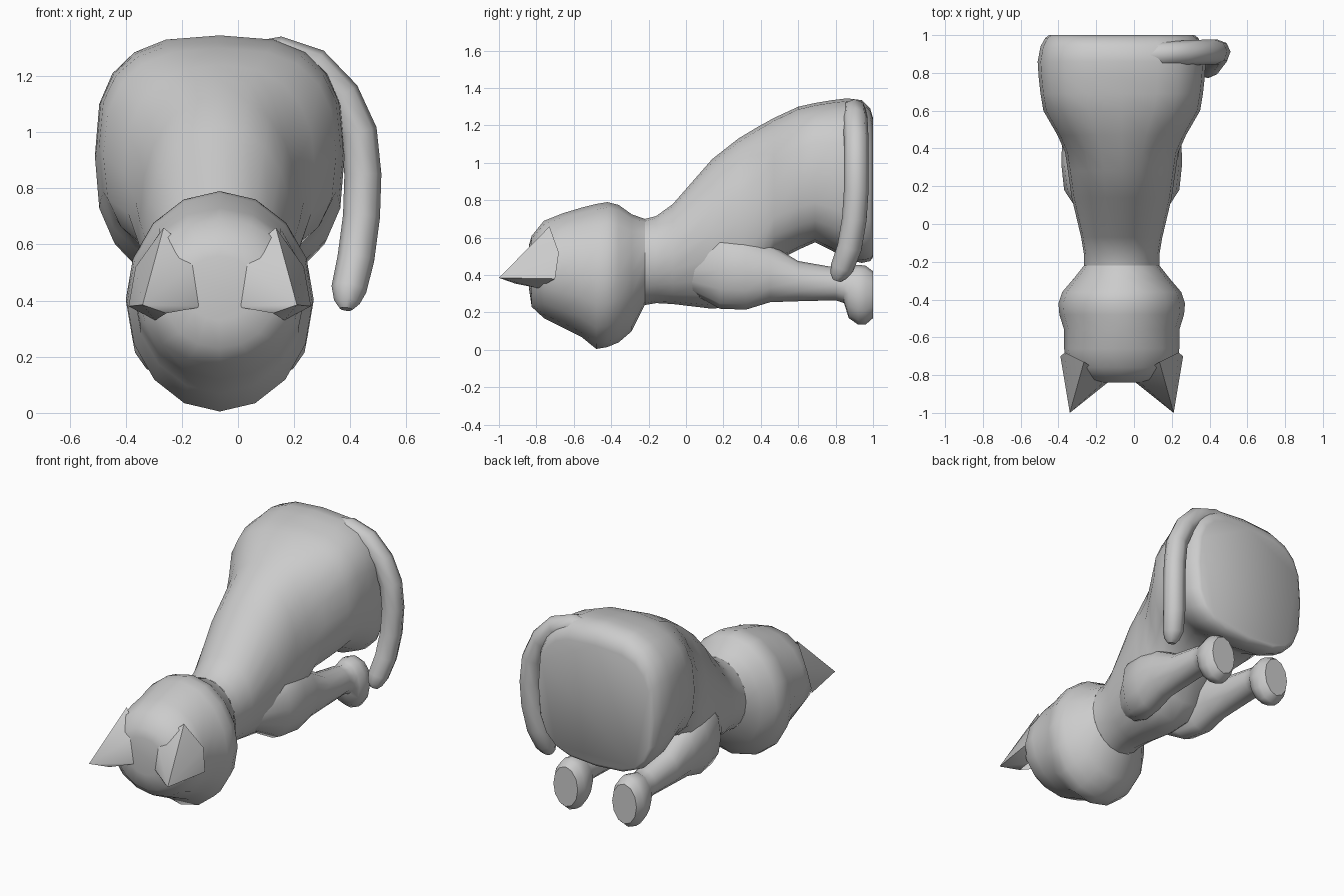
import bpy, bmesh, math

CX = -0.065   # symmetry plane of the cat (the tail shifts the bounding box)


def finish(name, bm):
    bmesh.ops.recalc_face_normals(bm, faces=bm.faces)
    me = bpy.data.meshes.new(name)
    bm.to_mesh(me)
    bm.free()
    ob = bpy.data.objects.new(name, me)
    bpy.context.collection.objects.link(ob)
    bpy.ops.object.select_all(action='DESELECT')
    ob.select_set(True)
    bpy.context.view_layer.objects.active = ob
    bpy.ops.object.shade_smooth_by_angle(angle=math.radians(50))
    return ob


def loft(name, sections, n=16, cap_start=False, cap_end=False):
    """Sections along y: (y, x centre, half width, z low, z high, roundness)."""
    bm = bmesh.new()
    rings = []
    for y, xc, hw, z0, z1, p in sections:
        ring = []
        for i in range(n):
            a = 2 * math.pi * i / n
            c, s = math.cos(a), math.sin(a)
            x = xc + hw * math.copysign(abs(c) ** (2 / p), c)
            z = (z0 + z1) / 2 + (z1 - z0) / 2 * math.copysign(abs(s) ** (2 / p), s)
            ring.append(bm.verts.new((x, y, z)))
        rings.append(ring)
    for a, b in zip(rings, rings[1:]):
        for i in range(n):
            j = (i + 1) % n
            bm.faces.new((a[i], a[j], b[j], b[i]))
    if cap_start:
        bm.faces.new(rings[0])
    if cap_end:
        bm.faces.new(rings[-1])
    return finish(name, bm)


# Head
head = [(-0.84, 0.13, 0.33, 0.56, 2), (-0.825, 0.20, 0.23, 0.61, 2),
        (-0.76, 0.29, 0.17, 0.69, 2), (-0.66, 0.305, 0.12, 0.73, 2),
        (-0.56, 0.305, 0.07, 0.76, 2), (-0.48, 0.33, 0.005, 0.78, 2),
        (-0.42, 0.335, 0.015, 0.79, 2), (-0.36, 0.315, 0.04, 0.775, 2),
        (-0.29, 0.255, 0.10, 0.725, 2), (-0.22, 0.20, 0.24, 0.70, 2)]
loft("head", [(y, CX, w, a, b, p) for y, w, a, b, p in head], cap_start=True)

# Body from neck to flat seat
body = [(-0.22, 0.20, 0.24, 0.70, 2), (-0.16, 0.20, 0.25, 0.715, 2),
        (-0.07, 0.215, 0.245, 0.78, 2), (0.14, 0.265, 0.22, 1.02, 2.1),
        (0.28, 0.285, 0.235, 1.13, 2.2), (0.38, 0.30, 0.32, 1.19, 2.3),
        (0.47, 0.34, 0.47, 1.24, 2.4), (0.60, 0.415, 0.535, 1.30, 2.6),
        (0.69, 0.43, 0.575, 1.32, 2.8), (0.78, 0.44, 0.53, 1.335, 2.8),
        (0.86, 0.445, 0.485, 1.345, 2.8), (0.94, 0.43, 0.465, 1.335, 2.9),
        (0.985, 0.405, 0.475, 1.29, 3.0), (1.0, 0.385, 0.495, 1.24, 3.2)]
loft("body", [(y, CX, w, a, b, p) for y, w, a, b, p in body], n=20, cap_end=True)

# Front legs with paws
leg = [(0.02, 0.10, 0.10, 0.31, 0.55), (0.18, 0.18, 0.125, 0.22, 0.64),
       (0.32, 0.20, 0.12, 0.215, 0.62), (0.45, 0.205, 0.11, 0.255, 0.565),
       (0.60, 0.205, 0.095, 0.26, 0.475), (0.80, 0.205, 0.085, 0.265, 0.44),
       (0.845, 0.205, 0.085, 0.25, 0.43), (0.87, 0.205, 0.10, 0.17, 0.445),
       (0.92, 0.205, 0.112, 0.135, 0.455), (0.96, 0.205, 0.108, 0.135, 0.45),
       (1.0, 0.205, 0.085, 0.17, 0.42)]
for side, s in (("left", -1), ("right", 1)):
    loft("front_leg_" + side,
         [(y, CX + s * x, w, a, b, 2) for y, x, w, a, b in leg], n=12, cap_end=True)

# Ears: pointed pyramids with a flat front
for side, s in (("left", -1), ("right", 1)):
    bm = bmesh.new()
    pts = [(0.05, -0.82, 0.38), (0.19, -0.915, 0.355), (0.23, -0.79, 0.33),
           (0.325, -0.70, 0.38), (0.30, -0.68, 0.52), (0.20, -0.73, 0.66),
           (0.07, -0.815, 0.55)]
    base = [bm.verts.new((CX + s * x, y, z)) for x, y, z in pts]
    tip = bm.verts.new((CX + s * 0.275, -1.0, 0.385))
    for i in range(len(base)):
        bm.faces.new((base[i], base[(i + 1) % len(base)], tip))
    finish("ear_" + side, bm)

# Tail curling round one flank
path = [(0.02, 0.89, 1.25, 1), (0.15, 0.90, 1.275, 1), (0.27, 0.905, 1.235, 1),
        (0.37, 0.91, 1.13, 1), (0.43, 0.91, 1.0, 1), (0.445, 0.91, 0.85, 1),
        (0.44, 0.90, 0.70, 1), (0.42, 0.875, 0.55, 1), (0.395, 0.835, 0.44, 0.95),
        (0.388, 0.815, 0.395, 0.7), (0.385, 0.808, 0.37, 0.35)]
cu = bpy.data.curves.new("tail", 'CURVE')
cu.dimensions = '3D'
cu.bevel_depth = 0.066
cu.bevel_resolution = 2
cu.use_fill_caps = True
sp = cu.splines.new('POLY')
sp.points.add(len(path) - 1)
for pt, (x, y, z, r) in zip(sp.points, path):
    pt.co = (x, y, z, 1)
    pt.radius = r
tail = bpy.data.objects.new("tail", cu)
bpy.context.collection.objects.link(tail)
bpy.ops.object.select_all(action='DESELECT')
tail.select_set(True)
bpy.context.view_layer.objects.active = tail
bpy.ops.object.convert(target='MESH')
bpy.ops.object.shade_smooth_by_angle(angle=math.radians(50))
